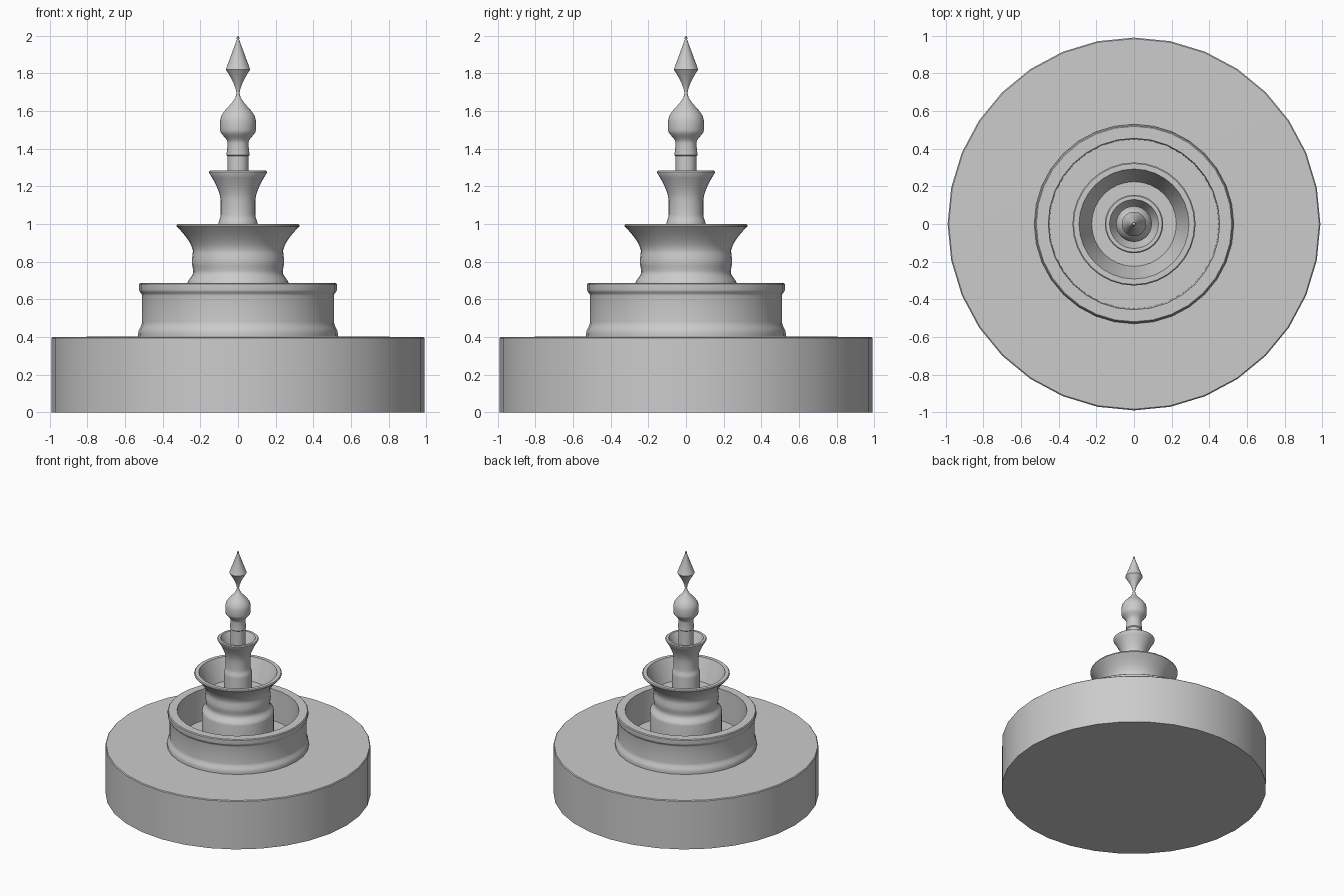
import bpy
import bmesh
import math

default = bpy.data.objects.get("Cube")
if default:
    bpy.data.objects.remove(default, do_unlink=True)

# Heights of the stacked tiers and the softening of their rims
base_top = 0.4
basin_top = 0.68
bowl_top = 1
cup_top = 1.28
bevel = 0.006

stone = bpy.data.materials.new("grey stone")
stone.use_nodes = True
grey = (0.6, 0.6, 0.6, 1)
stone.diffuse_color = grey
stone.node_tree.nodes["Principled BSDF"].inputs["Base Color"].default_value = grey


def wave(*anchors, steps=6):
    """Join (radius, height) anchors with soft S-shaped mouldings."""
    points = [anchors[0]]
    for (start_r, start_z), (end_r, end_z) in zip(anchors, anchors[1:]):
        for step in range(1, steps + 1):
            t = step / steps
            blend = (1 - math.cos(math.pi * t)) / 2
            points.append((start_r + (end_r - start_r) * blend,
                           start_z + (end_z - start_z) * t))
    return points


def flare(start, end, steps=5):
    """Widen ever faster from the start to the end, like a trumpet."""
    (start_r, start_z), (end_r, end_z) = start, end
    points = []
    for step in range(1, steps + 1):
        t = step / steps
        points.append((start_r + (end_r - start_r) * t ** 1.5,
                       start_z + (end_z - start_z) * t))
    return points


def hollow(lip, top, thickness, floor_radius, floor):
    """Return over a softened rim and down the inner wall to the floor."""
    inner = lip - thickness
    return [(lip, top - bevel), (lip - bevel, top), (inner, top),
            (floor_radius, floor), (0, floor)]


def lathe(name, profile, segments=32):
    """Turn a profile of (radius, height) points around the z axis."""
    bm = bmesh.new()
    points = [bm.verts.new((radius, 0, height)) for radius, height in profile]
    edges = [bm.edges.new(pair) for pair in zip(points, points[1:])]
    bmesh.ops.spin(bm, geom=points + edges, cent=(0, 0, 0), axis=(0, 0, 1),
                   angle=math.tau, steps=segments, use_duplicate=False)
    bmesh.ops.remove_doubles(bm, verts=bm.verts[:], dist=0.0005)
    bmesh.ops.recalc_face_normals(bm, faces=bm.faces[:])
    mesh = bpy.data.meshes.new(name)
    bm.to_mesh(mesh)
    bm.free()
    mesh.materials.append(stone)
    turned = bpy.data.objects.new(name, mesh)
    bpy.context.collection.objects.link(turned)
    bpy.ops.object.select_all(action="DESELECT")
    turned.select_set(True)
    bpy.context.view_layer.objects.active = turned
    bpy.ops.object.shade_smooth_by_angle(angle=math.radians(35))


# Broad round plinth with a small softened top edge
base_radius = 0.99
lathe("base", [(0, 0), (base_radius, 0), (base_radius, base_top - bevel),
               (base_radius - bevel, base_top), (0, base_top + bevel)])

# Wide lower basin, open at the top
lathe("lower_basin",
      [(0, base_top), (0.53, base_top)]
      + wave((0.53, 0.42), (0.51, 0.48))
      + wave((0.51, 0.62), (0.525, 0.65))
      + hollow(0.525, basin_top + bevel, 0.07, 0.45, 0.43))

# Middle pedestal flaring into a bowl
foot = 0.27
waist = (0.24, 0.86)
lathe("middle_bowl",
      [(0, base_top), (foot, base_top)]
      + wave((foot, basin_top), (0.238, 0.745), (0.245, 0.8), waist)
      + flare(waist, (0.327, bowl_top - 2 * bevel))
      + hollow(0.327, bowl_top, 0.035, 0.225, 0.83))

# Slim upper pedestal with a small cup
foot = 0.105
waist = (0.092, 1.13)
lathe("upper_cup",
      [(0, 0.8), (foot, 0.8)]
      + wave((foot, bowl_top - bevel), (0.092, 1.05))
      + [waist]
      + flare(waist, (0.155, cup_top - bevel))
      + hollow(0.155, cup_top + bevel / 2, 0.025, 0.085, 1.19))

# Turned finial with a collar, a bulb, a narrow waist and a pointed spear
shaft = 0.055
collar = 1.36
waist = (0.008, 1.695)
lathe("finial",
      [(0, 1.18), (shaft, 1.18), (shaft, collar), (shaft + bevel, collar + bevel)]
      + wave((shaft, 1.43), (0.095, 1.5))
      + wave((0.095, 1.55), waist)
      + flare(waist, (0.065, 1.82))
      + [(bevel, 1.98), (bevel + 0.002, 1.99), (0, 2)])
